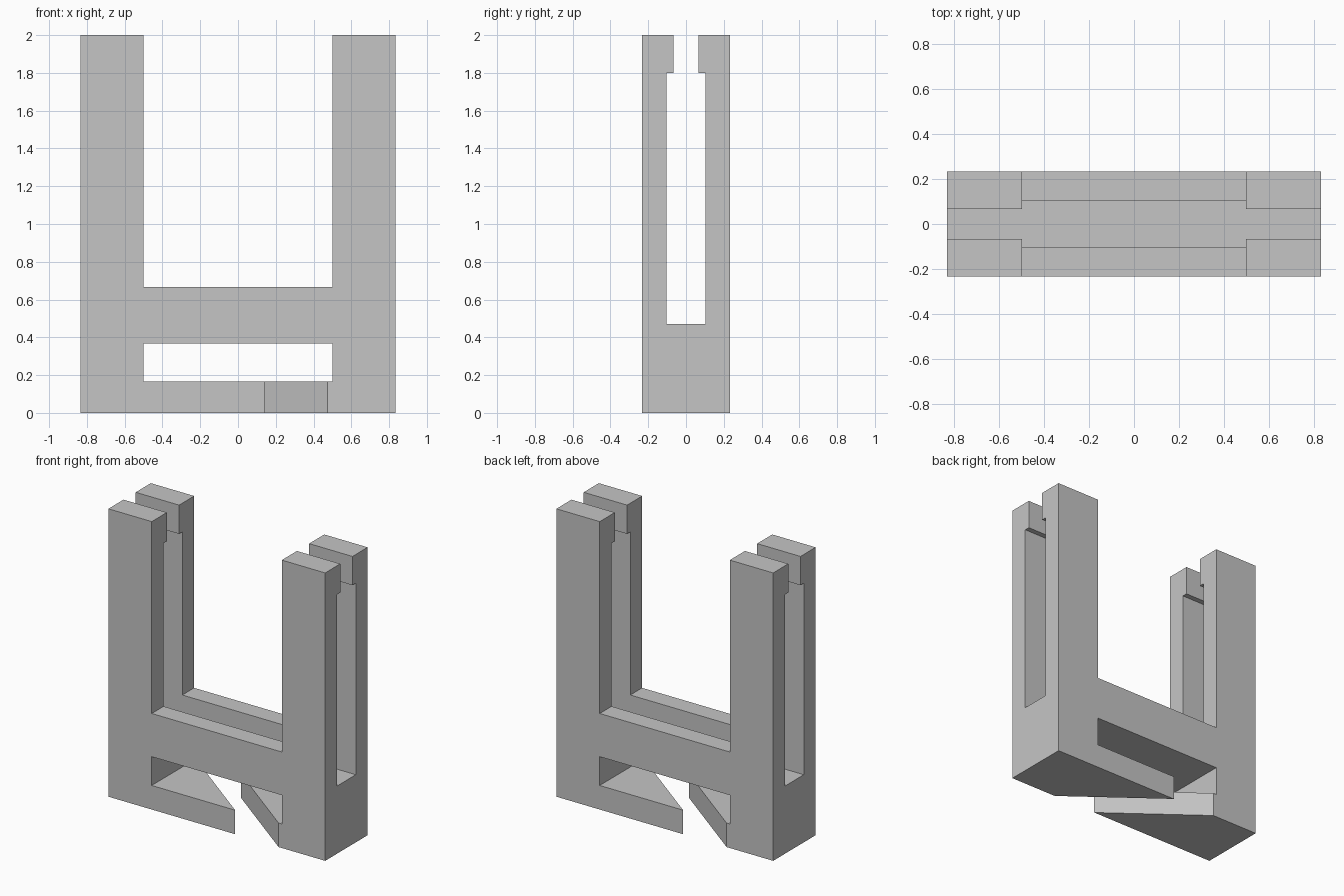
import bpy
import bmesh
from mathutils import Vector

default = bpy.data.objects.get("Cube")
if default:
    bpy.data.objects.remove(default, do_unlink=True)

# Overall sizes
HALF_W, HALF_D, HEIGHT = 0.833, 0.233, 2.0
OPEN_W = 0.5          # half width between the posts
FOOT, WINDOW_TOP, BAR_TOP = 0.167, 0.367, 0.667
OVER = 0.1            # cutter overshoot

grey = bpy.data.materials.new("plain grey")
grey.use_nodes = True
colour = (0.56, 0.56, 0.56, 1)
grey.diffuse_color = colour
grey.node_tree.nodes["Principled BSDF"].inputs["Base Color"].default_value = colour


def prism(name, profile, axis, start, end):
    """Extrude a 2D profile along an axis; the other two axes keep their order."""
    def place(a, b):
        p = [a, b]
        p.insert(axis, start)
        return Vector(p)
    bm = bmesh.new()
    face = bm.faces.new([bm.verts.new(place(a, b)) for a, b in profile])
    moved = bmesh.ops.extrude_face_region(bm, geom=[face])["geom"]
    offset = Vector((0, 0, 0))
    offset[axis] = end - start
    bmesh.ops.translate(bm, vec=offset, verts=[v for v in moved if isinstance(v, bmesh.types.BMVert)])
    bmesh.ops.recalc_face_normals(bm, faces=bm.faces)
    mesh = bpy.data.meshes.new(name)
    bm.to_mesh(mesh)
    bm.free()
    mesh.materials.append(grey)
    obj = bpy.data.objects.new(name, mesh)
    bpy.context.collection.objects.link(obj)
    return obj


def rect(a0, a1, b0, b1):
    return [(a0, b0), (a1, b0), (a1, b1), (a0, b1)]


# Two posts joined by a crossbar and a foot, as one front outline
outline = [(-HALF_W, 0), (HALF_W, 0), (HALF_W, HEIGHT), (OPEN_W, HEIGHT),
           (OPEN_W, BAR_TOP), (-OPEN_W, BAR_TOP), (-OPEN_W, HEIGHT), (-HALF_W, HEIGHT)]
frame = prism("slotted_frame", outline, 1, -HALF_D, HALF_D)

# Opening between crossbar and foot
window = prism("window_cutter", rect(-OPEN_W, OPEN_W, FOOT, WINDOW_TOP),
               1, -HALF_D - OVER, HALF_D + OVER)

# Stepped channel along the width, narrower at the mouth
half = [(0.103, 0.47), (0.103, 1.8), (0.067, 1.8), (0.067, HEIGHT + OVER)]
channel = prism("channel_cutter", half + [(-y, z) for y, z in reversed(half)],
                0, -HALF_W - OVER, HALF_W + OVER)

# Diagonal gap through the foot
reach = (HALF_D + OVER) / HALF_D
mid, gap = 0.308 * reach, 0.167
y = HALF_D + OVER
diagonal = prism("diagonal_cutter", [(mid - gap, -y), (mid + gap, -y), (-mid + gap, y), (-mid - gap, y)],
                 2, -OVER, (FOOT + WINDOW_TOP) / 2)

# Carve the frame and discard the cutters
bpy.context.view_layer.objects.active = frame
for cutter in (window, channel, diagonal):
    cutter.hide_render = True
    cut = frame.modifiers.new(cutter.name, "BOOLEAN")
    cut.operation = "DIFFERENCE"
    cut.solver = "EXACT"
    cut.object = cutter
    bpy.ops.object.modifier_apply(modifier=cut.name)
    bpy.data.objects.remove(cutter, do_unlink=True)
